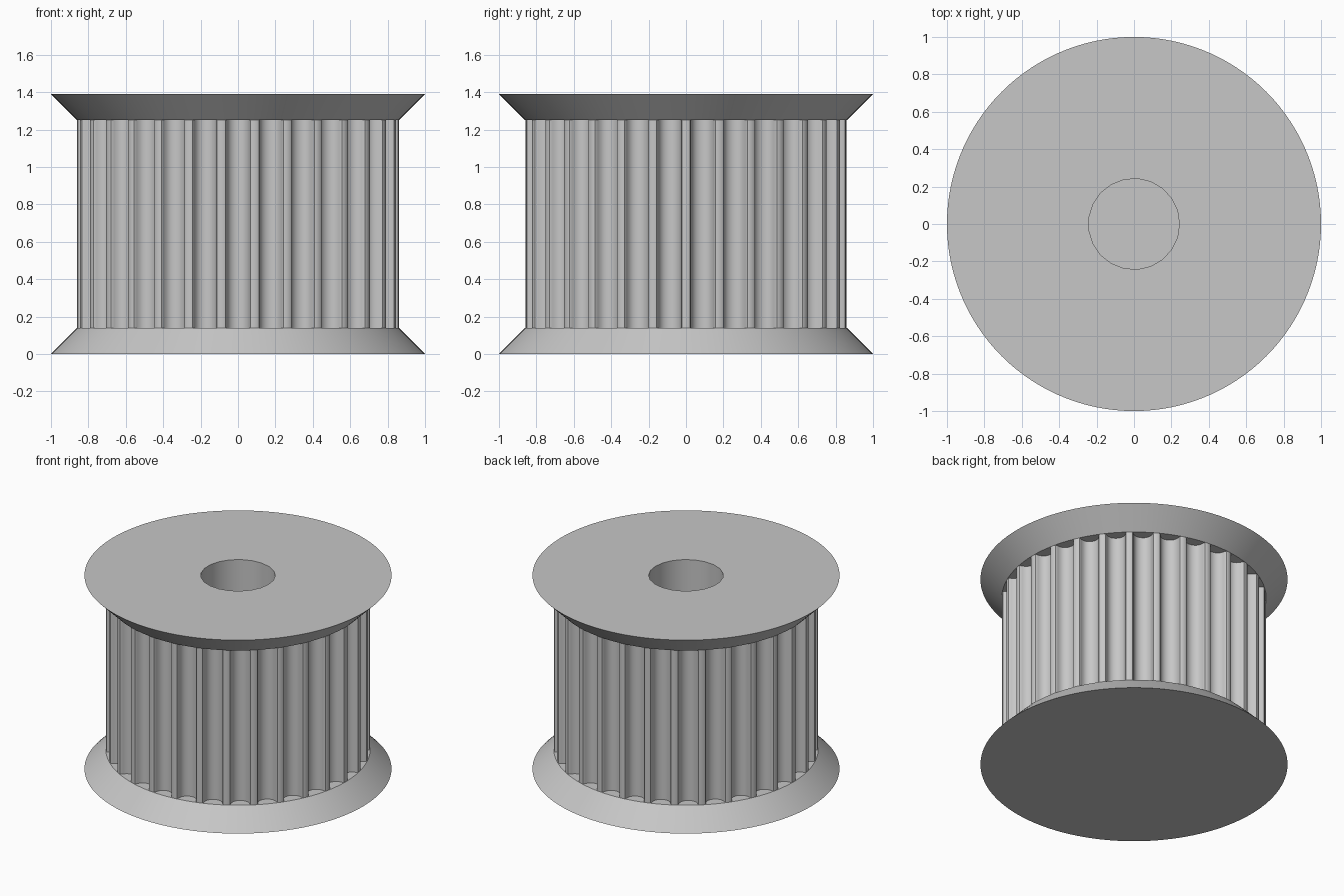
import bpy
import bmesh
import math
from mathutils import Matrix, Vector

if "Cube" in bpy.data.objects:
    bpy.data.objects.remove(bpy.data.objects["Cube"], do_unlink=True)

TEETH = 30
BODY_R, RIM_R, BORE_R = 0.861, 1.0, 0.243
FLANGE_H, TOTAL_H = 0.139, 1.39

# Half of one belt groove: sideways offset and depth, from lip to floor
HALF_GROOVE = [(0.0785, 0), (0.068, 0.0034), (0.0628, 0.0121), (0.0608, 0.0221),
               (0.0575, 0.0318), (0.053, 0.0411), (0.0474, 0.05), (0.0376, 0.059),
               (0.0261, 0.0655), (0.0134, 0.0695), (0, 0.0708)]

grey = bpy.data.materials.new("plain grey")
grey.use_nodes = True
grey.diffuse_color = (0.57, 0.57, 0.57, 1)
grey.node_tree.nodes["Principled BSDF"].inputs["Base Color"].default_value = grey.diffuse_color


def circle(radius, sides):
    return [Vector((radius * math.cos(math.tau * i / sides),
                    radius * math.sin(math.tau * i / sides), 0)) for i in range(sides)]


def toothed_outline():
    # Grooves are centred half a pitch away from the x axis
    lip = math.sqrt(BODY_R ** 2 - HALF_GROOVE[0][0] ** 2)
    right = [(lip - d, -s) for s, d in HALF_GROOVE]
    left = [(x, -y) for x, y in reversed(right[:-1])]
    pitch = math.tau / TEETH
    land = (BODY_R * math.cos(pitch / 2), BODY_R * math.sin(pitch / 2))
    return [Matrix.Rotation((k + 0.5) * pitch, 3, "Z") @ Vector((x, y, 0))
            for k in range(TEETH) for x, y in right + left + [land]]


def solid(name, z0, z1, low, high, bore=None):
    """Loft one outline to another, with an optional bore through both caps."""
    bm = bmesh.new()
    caps = {z0: [], z1: []}
    walls = [(low, high)] + ([(bore, bore)] if bore else [])
    for outlines in walls:
        rings = []
        for z, outline in zip((z0, z1), outlines):
            ring = [bm.verts.new((p.x, p.y, z)) for p in outline]
            caps[z] += [bm.edges.new((ring[i - 1], ring[i])) for i in range(len(ring))]
            rings.append(ring)
        a, b = rings
        for i in range(len(a)):
            bm.faces.new((a[i - 1], a[i], b[i], b[i - 1]))
    for z, edges in caps.items():
        bmesh.ops.triangle_fill(bm, edges=edges, use_beauty=True, normal=(0, 0, 1))
    bmesh.ops.recalc_face_normals(bm, faces=bm.faces)
    mesh = bpy.data.meshes.new(name)
    bm.to_mesh(mesh)
    bm.free()
    mesh.materials.append(grey)
    obj = bpy.data.objects.new(name, mesh)
    bpy.context.collection.objects.link(obj)
    bpy.ops.object.select_all(action="DESELECT")
    obj.select_set(True)
    bpy.context.view_layer.objects.active = obj
    bpy.ops.object.shade_smooth_by_angle(angle=math.radians(30))
    return obj


bore = circle(BORE_R, 21)
inner, rim = circle(BODY_R, TEETH * 4), circle(RIM_R, TEETH * 4)
teeth = toothed_outline()

# Closed lower flange, which also forms the floor of the bore
solid("bottom_flange", 0, FLANGE_H, rim, inner)
# Grooved drum
solid("toothed_drum", FLANGE_H, TOTAL_H - FLANGE_H, teeth, teeth, bore)
# Open upper flange
solid("top_flange", TOTAL_H - FLANGE_H, TOTAL_H, inner, rim, bore)
